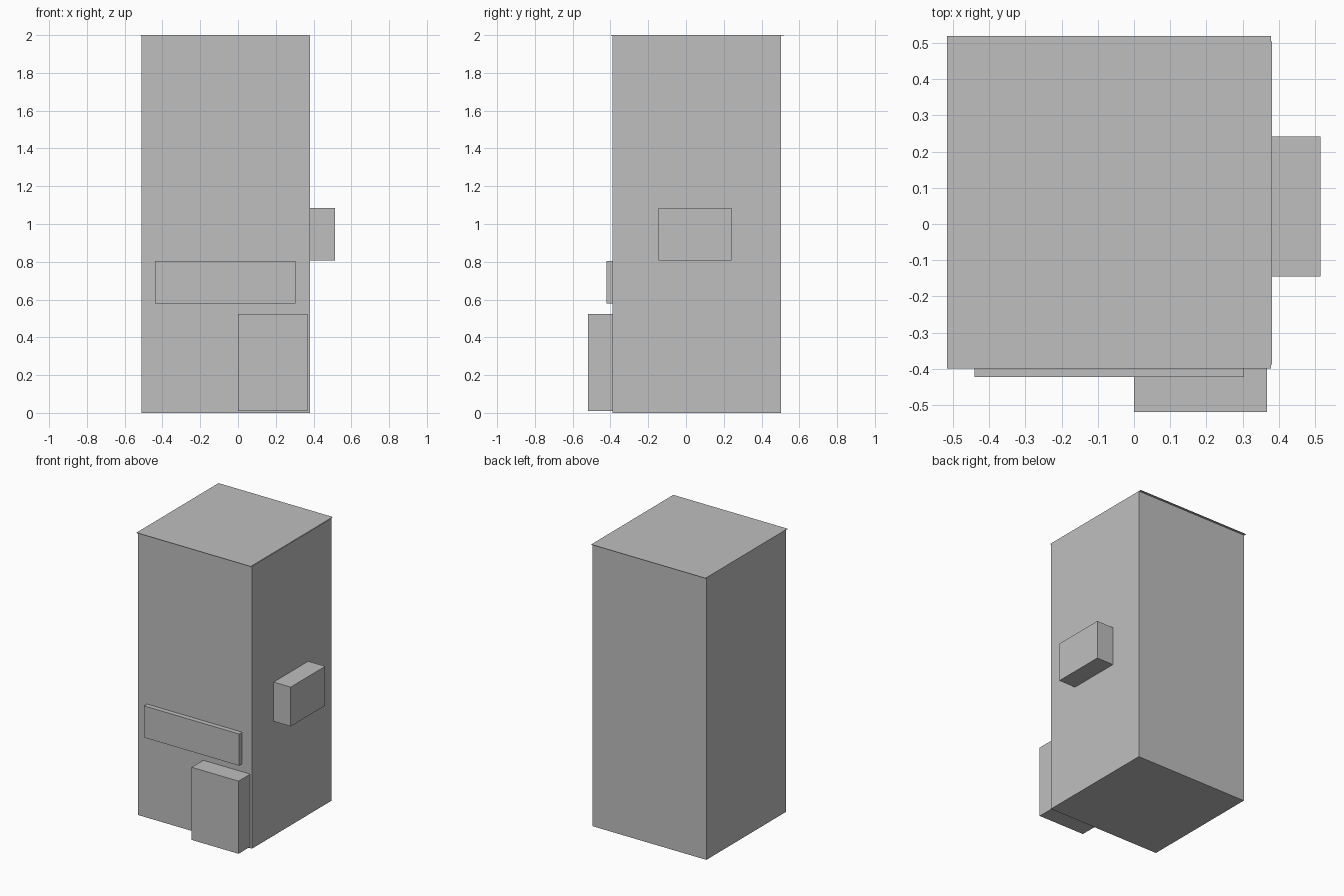
import bpy
import bmesh
from mathutils import Vector

cube = bpy.data.objects.get("Cube")
if cube:
    bpy.data.objects.remove(cube, do_unlink=True)

# Single plain grey finish
grey = bpy.data.materials.new("plain grey")
grey.use_nodes = True
colour = (0.52, 0.52, 0.52, 1.0)
grey.diffuse_color = colour
grey.node_tree.nodes["Principled BSDF"].inputs["Base Color"].default_value = colour


def box(name, low, high):
    """Flat-faced box between two opposite corners."""
    low, high = Vector(low), Vector(high)
    bm = bmesh.new()
    bmesh.ops.create_cube(bm, size=1)
    bmesh.ops.scale(bm, vec=high - low, verts=bm.verts)
    mesh = bpy.data.meshes.new(name)
    bm.to_mesh(mesh)
    bm.free()
    mesh.materials.append(grey)
    obj = bpy.data.objects.new(name, mesh)
    obj.location = (low + high) / 2
    bpy.context.collection.objects.link(obj)
    return obj


# Tall body with a very thin roof sheet that overhangs front and back
box("tower_body", (-0.512, -0.388, 0), (0.381, 0.503, 1.997))
box("roof_sheet", (-0.516, -0.398, 1.997), (0.378, 0.519, 2))

# Front: sign board and entrance block
box("front_board", (-0.44, -0.422, 0.58), (0.304, -0.388, 0.804))
box("entrance_block", (0, -0.518, 0.01), (0.367, -0.388, 0.524))

# Side: projecting box
box("side_box", (0.381, -0.145, 0.808), (0.514, 0.241, 1.086))
